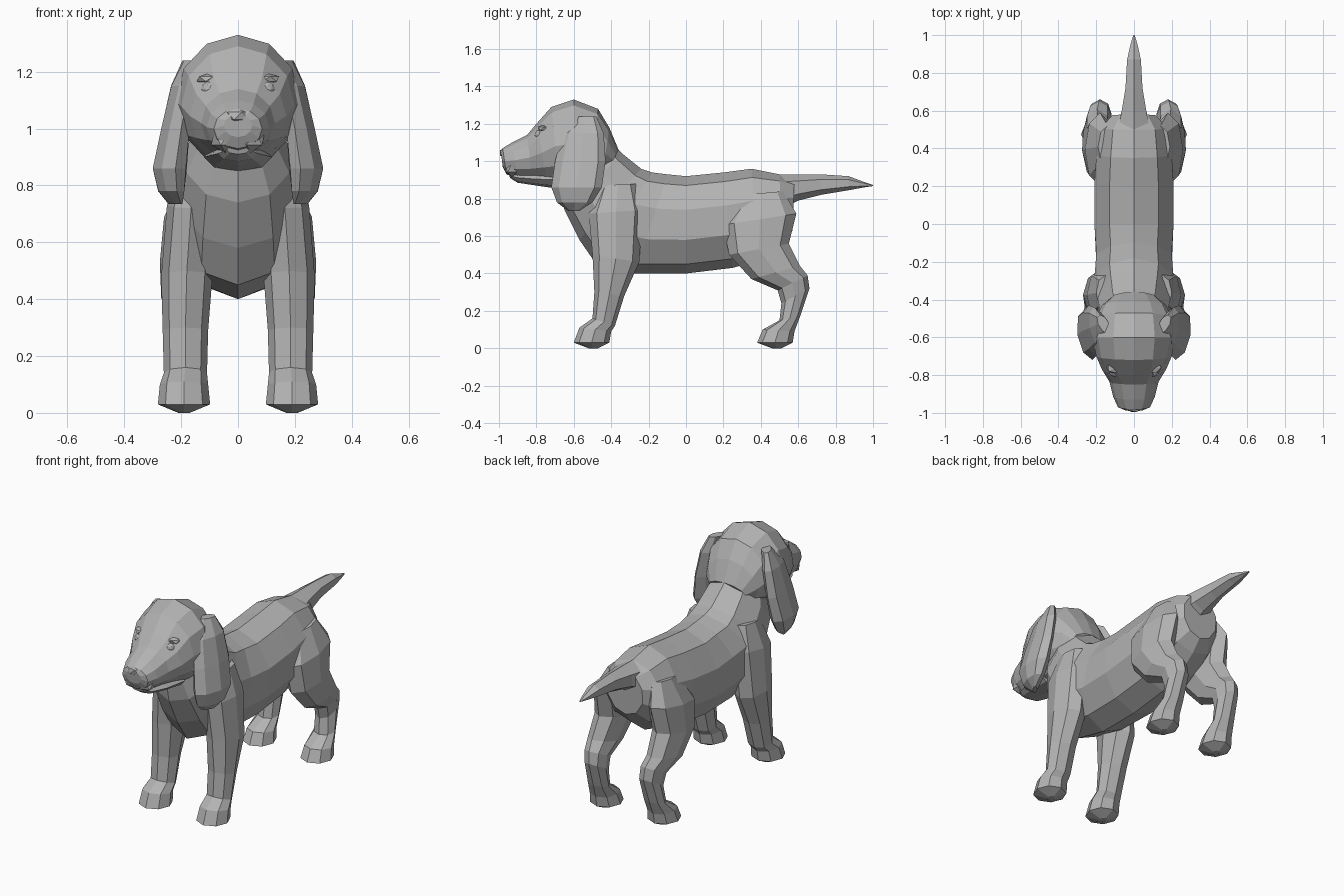
import bpy
import bmesh
from math import cos, sin, pi
from mathutils import Vector

default_cube = bpy.data.objects.get("Cube")
if default_cube:
    bpy.data.objects.remove(default_cube, do_unlink=True)


def make_material(name, value):
    material = bpy.data.materials.new(name)
    material.use_nodes = True
    colour = (value, value, value, 1)
    material.diffuse_color = colour
    material.node_tree.nodes["Principled BSDF"].inputs["Base Color"].default_value = colour
    return material


fur_grey = make_material("fur grey", 0.45)


def finish(bm, name):
    """Turn a bmesh into a flat shaded object."""
    bmesh.ops.recalc_face_normals(bm, faces=bm.faces)
    mesh = bpy.data.meshes.new(name)
    bm.to_mesh(mesh)
    bm.free()
    mesh.materials.append(fur_grey)
    part = bpy.data.objects.new(name, mesh)
    bpy.context.collection.objects.link(part)
    return part


def loft(name, rings, sides, side=1, lean=0.0):
    """Skin elliptical rings: (first y, z, opposite y, z, half width, centre x)."""
    bm = bmesh.new()
    loops = []
    for ya, za, yb, zb, half_width, *offset in rings:
        first, opposite = Vector((0, ya, za)), Vector((0, yb, zb))
        centre, axis = (first + opposite) / 2, (first - opposite) / 2
        centre_x = offset[0] if offset else 0
        loop = []
        for i in range(sides):
            angle = 2 * pi * i / sides
            point = centre + axis * cos(angle)
            point.x = side * (centre_x + half_width * sin(angle) + lean * cos(angle))
            loop.append(bm.verts.new(point))
        loops.append(loop)
    for lower, upper in zip(loops, loops[1:]):
        for i in range(sides):
            j = (i + 1) % sides
            bm.faces.new((lower[i], lower[j], upper[j], upper[i]))
    bm.faces.new(loops[0])
    bm.faces.new(loops[-1])
    return finish(bm, name)


def pebble(name, location, size, subdivisions=1):
    """A small faceted ellipsoid."""
    bm = bmesh.new()
    bmesh.ops.create_icosphere(bm, subdivisions=subdivisions, radius=1)
    bmesh.ops.scale(bm, vec=size, verts=bm.verts)
    bmesh.ops.translate(bm, vec=location, verts=bm.verts)
    return finish(bm, name)


# Neck, chest, barrel and rump in one skin
loft("body", [
    (-.42, 1.12, -.68, .88, .13),
    (-.34, 1.04, -.65, .74, .19),
    (-.24, .96, -.57, .58, .21),
    (-.18, .94, -.48, .45, .22),
    (-.1, .93, -.27, .4, .21),
    (0, .92, 0, .4, .22),
    (.2, .94, .25, .43, .22),
    (.35, .96, .39, .47, .21),
    (.5, .93, .51, .56, .19),
    (.58, .9, .57, .63, .12),
], 10)

# Skull running forward into the muzzle
loft("head", [
    (-.36, 1.06, -.42, .95, .12),
    (-.41, 1.18, -.45, .9, .17),
    (-.47, 1.28, -.51, .87, .2),
    (-.6, 1.33, -.6, .86, .22),
    (-.72, 1.29, -.68, .87, .2),
    (-.8, 1.2, -.74, .89, .17),
    (-.85, 1.14, -.82, .9, .13),
    (-.93, 1.1, -.9, .91, .11),
    (-.98, 1.07, -.96, .93, .085),
    (-.99, 1.05, -.98, .97, .05),
], 12)

# Lower jaw under the lips
loft("jaw", [
    (-.68, .95, -.66, .85, .12),
    (-.82, .94, -.8, .87, .1),
    (-.91, .94, -.9, .885, .07),
    (-.95, .94, -.94, .91, .04),
], 8)
pebble("nose", (0, -.965, 1.045), (.052, .035, .03))

loft("tail", [
    (.46, .93, .54, .76, .1),
    (.6, .93, .6, .79, .075),
    (.72, .93, .72, .82, .052),
    (.87, .92, .87, .845, .042),
    (.95, .89, .95, .86, .022),
    (1, .873, 1, .867, .004),
], 6)

FRONT_LEG = [
    (-.46, .87, -.27, .88, .05, .15),
    (-.52, .72, -.23, .74, .085, .165),
    (-.5, .5, -.25, .46, .09, .18),
    (-.49, .3, -.33, .28, .08, .185),
    (-.5, .16, -.38, .12, .076, .185),
    (-.57, .11, -.4, .09, .085, .19),
    (-.6, .03, -.41, .03, .092, .19),
    (-.52, 0, -.47, 0, .02, .19),
]

REAR_LEG = [
    (.3, .82, .52, .84, .05, .14),
    (.2, .66, .59, .72, .08, .18),
    (.23, .5, .55, .56, .085, .19),
    (.35, .37, .61, .44, .075, .195),
    (.49, .31, .65, .39, .065, .185),
    (.51, .24, .66, .32, .06, .18),
    (.5, .15, .61, .17, .065, .185),
    (.41, .1, .58, .09, .08, .19),
    (.38, .03, .57, .03, .09, .19),
    (.46, 0, .51, 0, .02, .19),
]

# Drooping ear, from its root to the rounded tip
EAR = [
    (-.58, 1.24, -.48, 1.24, .03, .16),
    (-.66, 1.15, -.44, 1.15, .045, .19),
    (-.7, 1, -.43, 1, .05, .22),
    (-.72, .86, -.45, .86, .06, .24),
    (-.69, .78, -.5, .78, .045, .235),
    (-.63, .735, -.57, .735, .015, .22),
]

# Everything that comes in pairs
for word, side in (("left", 1), ("right", -1)):
    loft("front_leg_" + word, FRONT_LEG, 8, side)
    loft("rear_leg_" + word, REAR_LEG, 8, side)
    loft("ear_" + word, EAR, 8, side, lean=-.02)
    pebble("eye_" + word, (side * .1, -.785, 1.14), (.03, .025, .027), 2)
    pebble("brow_" + word, (side * .1, -.76, 1.175), (.05, .035, .02))
    pebble("lip_" + word, (side * .045, -.93, .965), (.055, .045, .05))
